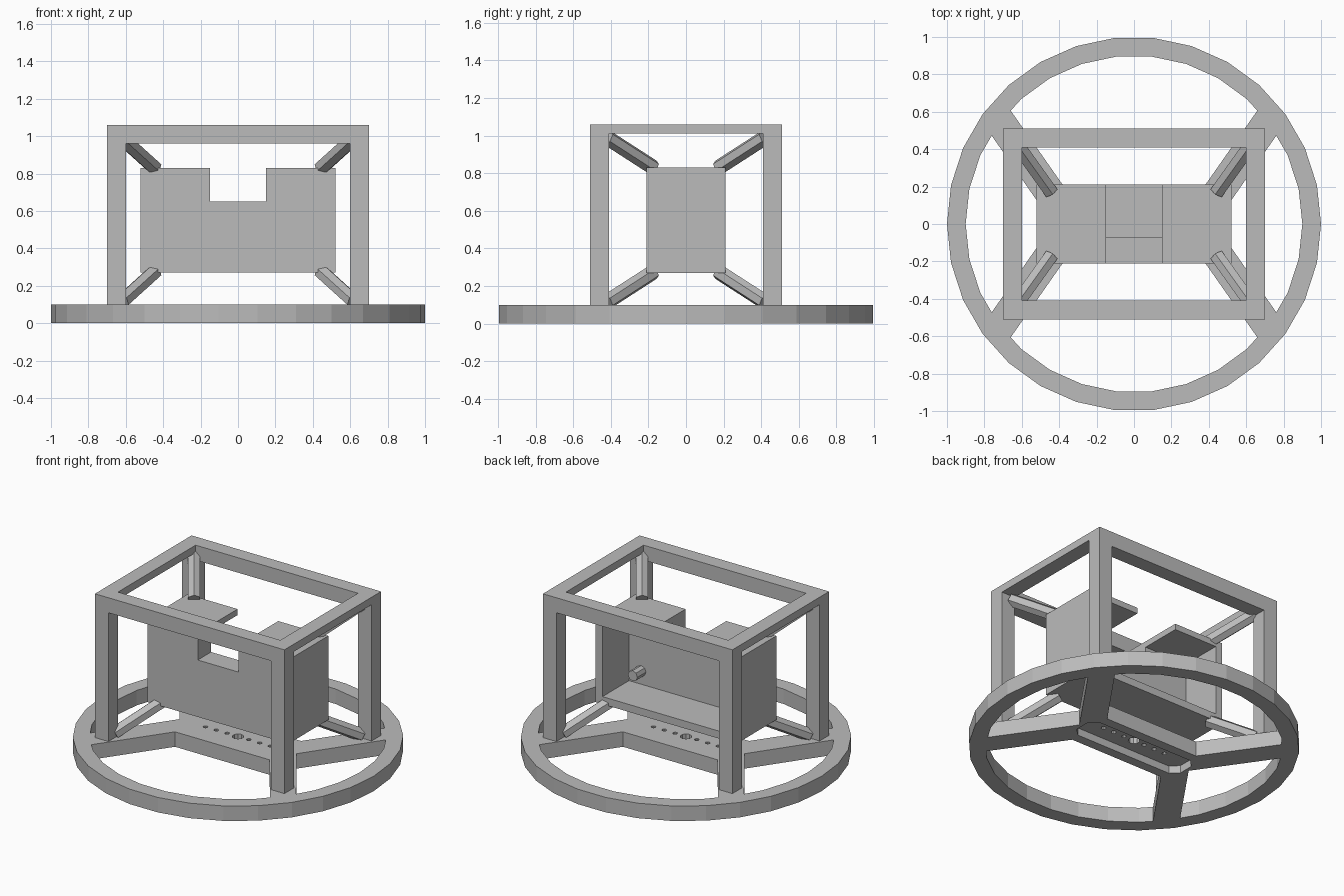
import bpy, bmesh
from math import pi, cos, sin
from mathutils import Vector, Matrix

if "Cube" in bpy.data.objects:
    bpy.data.objects.remove(bpy.data.objects["Cube"])

grey = bpy.data.materials.new("plain grey")
grey.use_nodes = True
grey.diffuse_color = (0.5, 0.5, 0.5, 1)
grey.node_tree.nodes["Principled BSDF"].inputs["Base Color"].default_value = (0.5, 0.5, 0.5, 1)

SIGNS = [(1, 1), (-1, 1), (-1, -1), (1, -1)]


def finish(name, bm):
    bmesh.ops.recalc_face_normals(bm, faces=bm.faces)
    mesh = bpy.data.meshes.new(name)
    bm.to_mesh(mesh)
    bm.free()
    mesh.materials.append(grey)
    ob = bpy.data.objects.new(name, mesh)
    bpy.context.scene.collection.objects.link(ob)
    return ob


def add_box(bm, x, y, z):
    size = [b - a for a, b in (x, y, z)]
    mid = [(a + b) / 2 for a, b in (x, y, z)]
    bmesh.ops.create_cube(bm, size=1, matrix=Matrix.Translation(mid) @ Matrix.Diagonal(size + [1]))


def add_rod(bm, a, b, radius, sides):
    a, b = Vector(a), Vector(b)
    turn = (b - a).to_track_quat('Z', 'Y').to_matrix().to_4x4()
    bmesh.ops.create_cone(bm, cap_ends=True, segments=sides, radius1=radius, radius2=radius,
                          depth=(b - a).length, matrix=Matrix.Translation((a + b) / 2) @ turn)


def add_prism(bm, points, push):
    face = bm.faces.new([bm.verts.new(p) for p in points])
    ext = bmesh.ops.extrude_face_region(bm, geom=[face], use_keep_orig=True)
    verts = [v for v in ext["geom"] if isinstance(v, bmesh.types.BMVert)]
    bmesh.ops.translate(bm, vec=push, verts=verts)


def combine(target, other, operation):
    mod = target.modifiers.new("combine", 'BOOLEAN')
    mod.operation, mod.solver, mod.object = operation, 'EXACT', other
    other.hide_render = True
    bpy.context.view_layer.objects.active = target
    bpy.ops.object.modifier_apply(modifier=mod.name)
    bpy.data.objects.remove(other)


# Base ring
bm = bmesh.new()
loops = []
for r, z in ((1, 0), (1, 0.1), (0.9, 0.1), (0.9, 0)):
    loops.append([bm.verts.new((r * cos(i * pi / 15), r * sin(i * pi / 15), z)) for i in range(30)])
for k in range(4):
    a, b = loops[k], loops[(k + 1) % 4]
    for i in range(30):
        j = (i + 1) % 30
        bm.faces.new((a[i], a[j], b[j], b[i]))
base = finish("base_ring", bm)

# Hub with four spokes
quarter = [(0.432, 0), (0.794, 0.52), (0.69, 0.65), (0.35, 0.165)]
outline = []
for sx, sy in SIGNS:
    part = [(sx * x, sy * y, 0) for x, y in quarter]
    if sx * sy < 0:
        part.reverse()
    outline += [p for p in part if p not in outline]
bm = bmesh.new()
add_prism(bm, outline, (0, 0, 0.1))
hub = finish("hub", bm)

# Chamfered recess under the hub
bm = bmesh.new()
corner = [(0.41, 0.05), (0.36, 0.1)]
pocket = []
for sx, sy in SIGNS:
    part = [(sx * x, sy * y, -0.1) for x, y in corner]
    pocket += part if sx * sy > 0 else part[::-1]
add_prism(bm, pocket, (0, 0, 0.15))
combine(hub, finish("recess_cutter", bm), 'DIFFERENCE')

# Row of holes
bm = bmesh.new()
for i in range(-3, 4):
    x = i * 0.08
    add_rod(bm, (x, 0, -0.1), (x, 0, 0.2), 0.015 if i else 0.036, 10)
combine(hub, finish("hole_cutter", bm), 'DIFFERENCE')
combine(base, hub, 'UNION')
base.name = "base"

# Outer frame: posts and top rails
bm = bmesh.new()
for sx, sy in SIGNS:
    add_box(bm, sorted((sx * 0.6, sx * 0.7)), sorted((sy * 0.41, sy * 0.51)), (0.1, 1.06))
finish("frame_posts", bm)
bm = bmesh.new()
for s in (-1, 1):
    add_box(bm, (-0.6, 0.6), sorted((s * 0.41, s * 0.51)), (0.96, 1.06))
    add_box(bm, sorted((s * 0.6, s * 0.7)), (-0.41, 0.41), (1.01, 1.06))
finish("top_rails", bm)

# Diagonal struts between the case and the frame
bm = bmesh.new()
for sx, sy in SIGNS:
    for inner, outer in ((0.83, 0.988), (0.275, 0.117)):
        add_rod(bm, (sx * 0.445, sy * 0.173, inner), (sx * 0.62, sy * 0.418, outer), 0.042, 6)
finish("struts", bm)

# Case front with a square notch
half = [(0.15, 0.65), (0.15, 0.83), (0.52, 0.83), (0.52, 0.27)]
front = [(x, -0.21, z) for x, z in half] + [(-x, -0.21, z) for x, z in reversed(half)]
bm = bmesh.new()
add_prism(bm, front, (0, 0.14, 0))
finish("case_front", bm)

# Case floor, side walls and top flaps, open at the back
bm = bmesh.new()
depth = (-0.07, 0.21)
add_box(bm, (-0.47, 0.47), depth, (0.27, 0.32))
for s in (-1, 1):
    add_box(bm, sorted((s * 0.47, s * 0.52)), depth, (0.27, 0.83))
    add_box(bm, sorted((s * 0.15, s * 0.47)), depth, (0.79, 0.83))
finish("case_shell", bm)

# Pins inside the case
bm = bmesh.new()
for s in (-1, 1):
    add_rod(bm, (s * 0.38, -0.08, 0.41), (s * 0.38, 0.02, 0.41), 0.035, 8)
finish("case_pins", bm)
